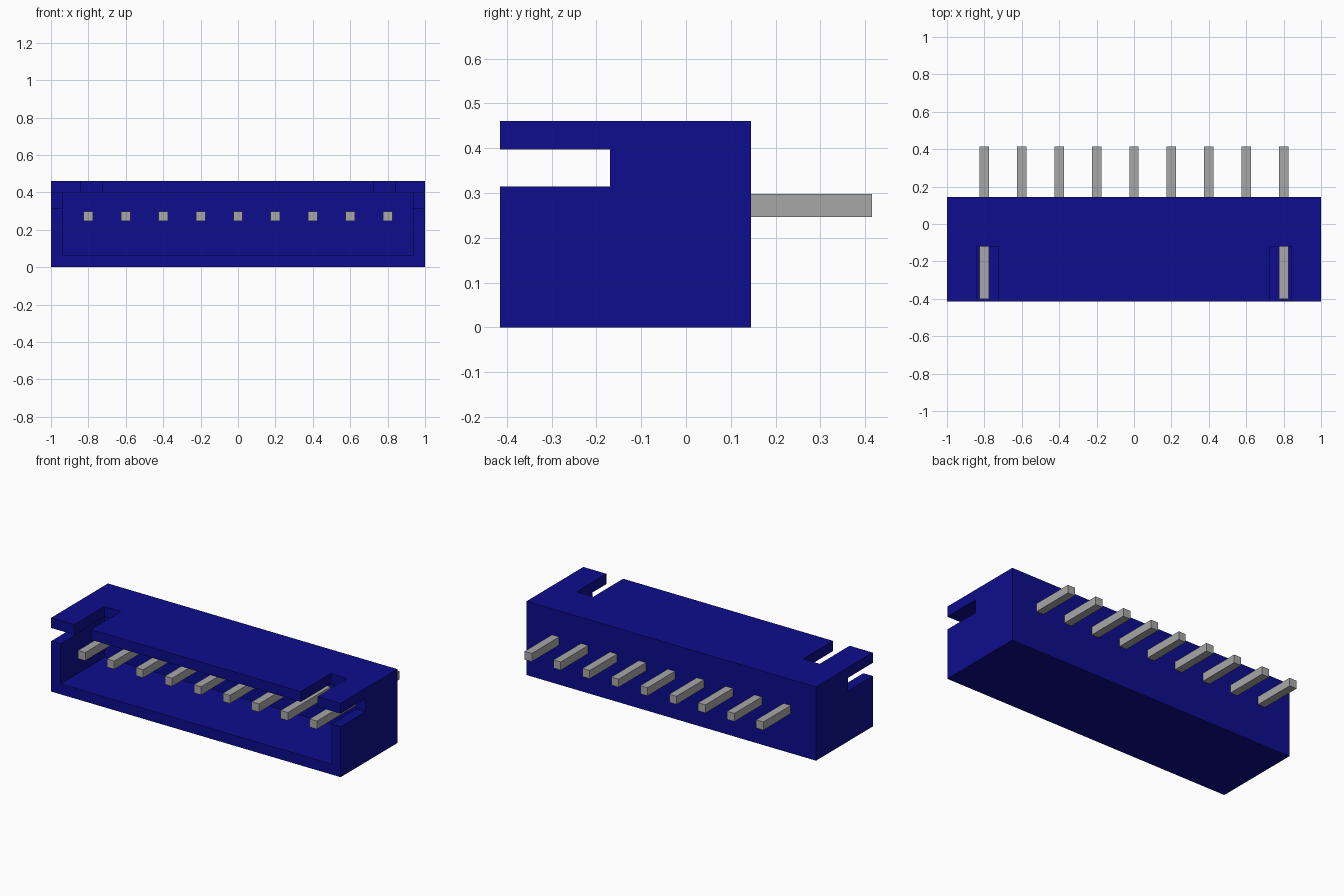
import bpy

old = bpy.data.objects.get("Cube")
if old:
    bpy.data.objects.remove(old, do_unlink=True)


def material(name, colour):
    mat = bpy.data.materials.new(name)
    mat.use_nodes = True
    mat.diffuse_color = colour
    mat.node_tree.nodes["Principled BSDF"].inputs["Base Color"].default_value = colour
    return mat


def box(name, xs, ys, zs, mat=None):
    """Axis-aligned box spanning the given ranges."""
    spans = (xs, ys, zs)
    bpy.ops.mesh.primitive_cube_add(size=1, location=[(a + b) / 2 for a, b in spans])
    ob = bpy.context.object
    ob.name = name
    ob.scale = [b - a for a, b in spans]
    bpy.ops.object.transform_apply(location=False, rotation=False, scale=True)
    if mat:
        ob.data.materials.append(mat)
    return ob


def cut(target, name, xs, ys, zs):
    """Subtract a box from the target."""
    cutter = box(name, xs, ys, zs)
    cutter.hide_render = True
    mod = target.modifiers.new(name, "BOOLEAN")
    mod.operation = "DIFFERENCE"
    mod.solver = "EXACT"
    mod.object = cutter
    bpy.context.view_layer.objects.active = target
    bpy.ops.object.modifier_apply(modifier=mod.name)
    bpy.data.objects.remove(cutter, do_unlink=True)


blue = material("dark blue plastic", (0.004, 0.004, 0.27, 1))
grey = material("grey metal", (0.39, 0.39, 0.39, 1))

FRONT, BACK, TOP = -0.415, 0.145, 0.461
WALL, ROOF = 0.065, 0.397
OUT = FRONT - 0.1

# Housing with an open front
housing = box("housing", (-1, 1), (FRONT, BACK), (0, TOP), blue)
cut(housing, "cavity", (WALL - 1, 1 - WALL), (OUT, 0.02), (WALL, ROOF))

# Side slots and roof notches, mirrored
for side in (-1, 1):
    cut(housing, "side_slot", sorted((side * 0.9, side * 1.1)), (OUT, -0.17), (0.315, ROOF))
    cut(housing, "roof_notch", sorted((side * 0.725, side * 0.84)), (OUT, -0.12), (0.35, TOP + 0.1))

# Row of contact pins running through the back wall
for i in range(9):
    x = (i - 4) * 0.2
    box(f"pin_{i + 1}", (x - 0.025, x + 0.025), (-0.4, 0.415), (0.247, 0.298), grey)
